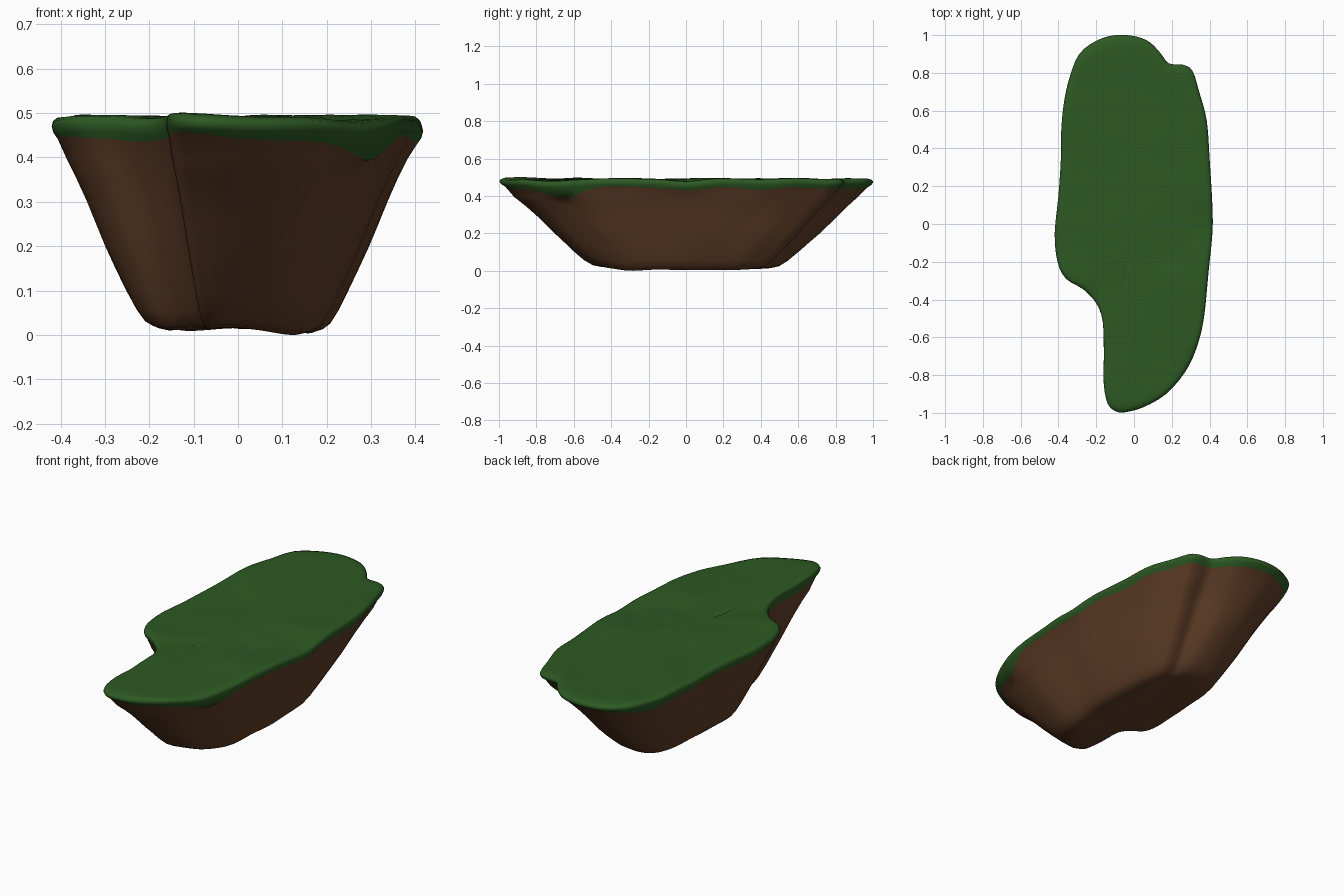
import bpy, bmesh, math
from mathutils import Vector, noise

if "Cube" in bpy.data.objects:
    bpy.data.objects.remove(bpy.data.objects["Cube"])

# Plan outline of the grass rim, counter-clockwise from the front tip
OUTLINE = [(-.05, -.997), (.05, -.97), (.17, -.9), (.27, -.785), (.33, -.66), (.37, -.5),
           (.395, -.25), (.415, -.05), (.415, .1), (.4, .35), (.385, .55), (.345, .7),
           (.31, .81), (.26, .843), (.185, .85), (.14, .905), (.08, .965), (0, .995),
           (-.1, 1.0), (-.2, .97), (-.29, .9), (-.34, .78), (-.37, .65), (-.385, .5),
           (-.387, .35), (-.4, .15), (-.42, -.05), (-.405, -.2), (-.36, -.29),
           (-.27, -.345), (-.2, -.42), (-.165, -.52), (-.16, -.7), (-.16, -.85),
           (-.14, -.95), (-.1, -.99)]

# Rings from the underside up: (scale, height); the earth ends at EARTH_TOP
EARTH = [(.13, .016), (.28, .016), (.40, .013), (.46, .018), (.50, .028), (.545, .055),
         (.60, .10), (.655, .15), (.71, .20), (.76, .25), (.81, .30), (.865, .35), (.92, .395)]
GRASS = [(.965, .442), (.99, .458), (1.0, .473), (.992, .485), (.97, .492),
         (.93, .494), (.84, .493), (.72, .492), (.58, .492), (.44, .492), (.3, .492), (.15, .492)]


def smooth_loop(pts, steps):
    """Closed Catmull-Rom curve through the points."""
    out, n = [], len(pts)
    for i in range(n):
        a, b, c, d = (Vector(pts[(i + k) % n]) for k in (-1, 0, 1, 2))
        for s in range(steps):
            t = s / steps
            out.append(.5 * (2 * b + (c - a) * t + (2 * a - 5 * b + 4 * c - d) * t * t
                             + (3 * b - a - 3 * c + d) * t ** 3))
    return out


def bump(x, y, cx, cy, r):
    return math.exp(-((x - cx) ** 2 + (y - cy) ** 2) / (r * r))


def wave(x, y, seed):
    return noise.noise(Vector((x * 4, y * 5, seed)))


def top_height(x, y):
    """Gentle hollows and a diagonal crease in the turf."""
    z = .010 * wave(x, y, 3.3)
    across = (y + .24) - .5 * x
    z -= .014 * math.exp(-(across / .05) ** 2) * bump(x, 0, .05, 0, .22)
    z -= .012 * bump(x, y, .4, 0, .12) + .012 * bump(x, y, .25, .54, .1)
    z -= .012 * bump(x, y, .3, -.72, .15) + .008 * bump(x, y, -.25, .75, .12)
    return z


def material(name, rgb):
    m = bpy.data.materials.new(name)
    m.diffuse_color = (*rgb, 1)
    m.use_nodes = True
    m.node_tree.nodes["Principled BSDF"].inputs["Base Color"].default_value = m.diffuse_color
    return m


rim = smooth_loop(OUTLINE, 3)
n = len(rim)
bm = bmesh.new()
rings = []
for k, (s, h) in enumerate(EARTH + GRASS):
    ring = []
    for p in rim:
        x, y = p.x * s, p.y * s
        z = h
        if k < len(EARTH):
            low = max(0, 1 - h / .15)
            z += low * (.012 * wave(x, y, 9.1) + .004 * math.cos(x * 24))
            rough = 1 + .025 * wave(p.x, p.y, h * 3) * min(1, h * 6)
            x, y = x * rough, y * rough
        else:
            z += top_height(x, y)
            if k == len(EARTH):      # ragged lower edge of the turf
                sag = .035 * bump(p.x, p.y, .32, -.7, .12) + .025 * bump(p.x, p.y, -.35, .78, .15)
                sag += .012 * wave(p.x, p.y, 6)
                z -= sag
                x, y = x * (1 - sag), y * (1 - sag)
        ring.append(bm.verts.new((x, y, max(z, 0))))
    rings.append(ring)

# Skin the rings: turf above the seam, earth below
for k in range(len(rings) - 1):
    for i in range(n):
        j = (i + 1) % n
        f = bm.faces.new((rings[k][i], rings[k][j], rings[k + 1][j], rings[k + 1][i]))
        f.material_index = 1 if k >= len(EARTH) else 0

# Close underside and top
for ring, z, mat in ((rings[0], .014, 0), (rings[-1], .492, 1)):
    c = bm.verts.new((0, 0, z))
    for i in range(n):
        f = bm.faces.new((ring[i], ring[(i + 1) % n], c))
        f.material_index = mat
bmesh.ops.recalc_face_normals(bm, faces=bm.faces)

# Stand the island exactly on the ground
lowest = min(v.co.z for v in bm.verts)
for v in bm.verts:
    v.co.z -= lowest * max(0, 1 - v.co.z / .2)
for f in bm.faces:
    f.smooth = True

mesh = bpy.data.meshes.new("floating_island")
bm.to_mesh(mesh)
bm.free()
mesh.materials.append(material("brown earth", (.118, .048, .020)))
mesh.materials.append(material("green grass", (.026, .100, .017)))
island = bpy.data.objects.new("floating_island", mesh)
bpy.context.collection.objects.link(island)
